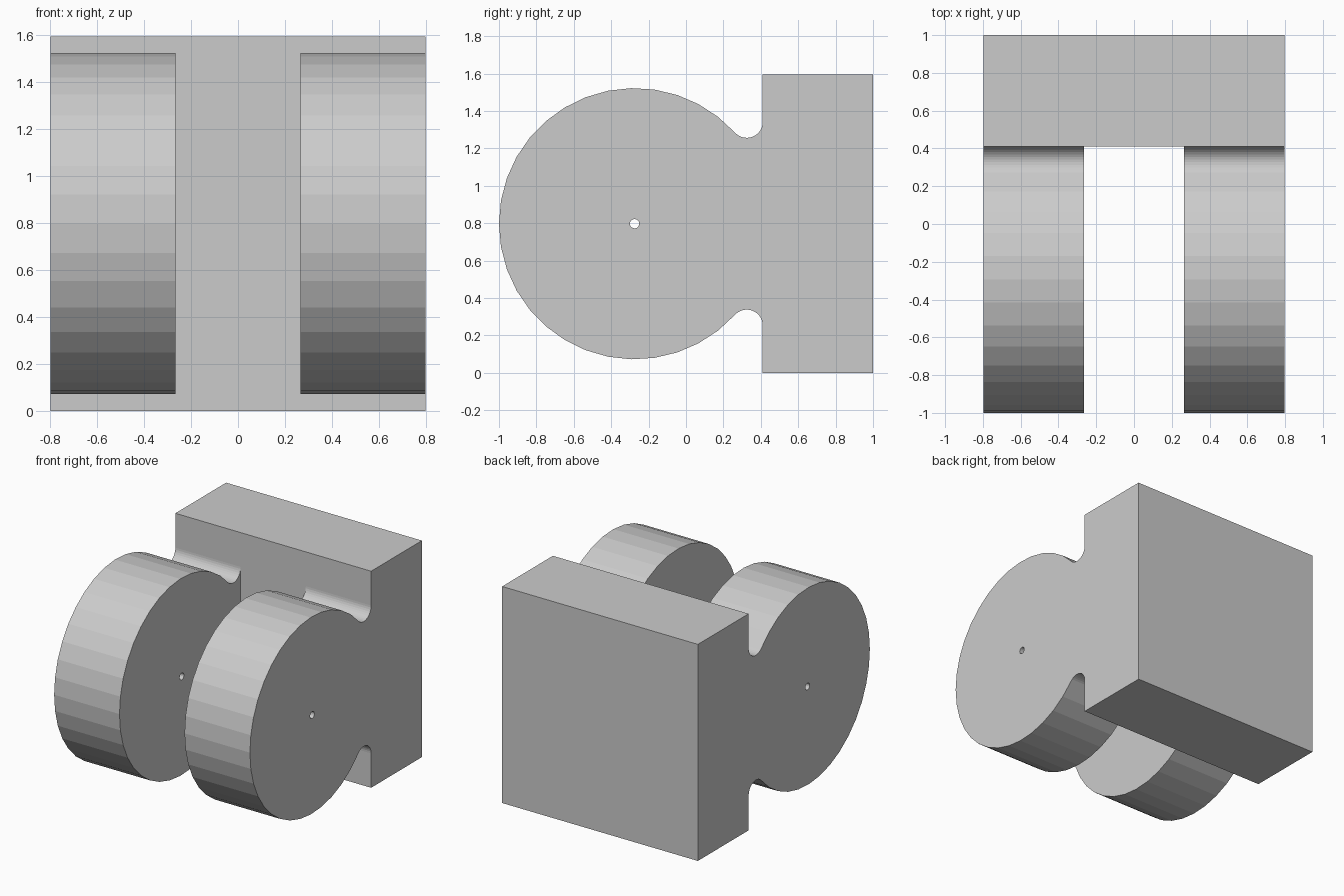
import bpy, bmesh
from math import sin, cos, atan2, hypot, pi

if "Cube" in bpy.data.objects:
    bpy.data.objects.remove(bpy.data.objects["Cube"])

H = 0.797               # half the width and half the height of the base
WALL = 0.41             # front face of the base
CY, R = -0.275, 0.725   # knuckle centre (y) and radius
FR = 0.085              # fillet radius
INNER = 0.265           # inner face of each knuckle


def arc(cy, cz, r, a0, a1, n):
    return [(cy + r * cos(a0 + (a1 - a0) * i / n), cz + r * sin(a0 + (a1 - a0) * i / n))
            for i in range(n + 1)]


def add_loop(bm, pts):
    vs = [bm.verts.new((0, y, z)) for y, z in pts]
    return [bm.edges.new((vs[i - 1], vs[i])) for i in range(len(vs))]


def plate(name, loops, x0, x1):
    """Fill y-z outlines (holes allowed) and extrude them along x."""
    bm = bmesh.new()
    edges = [e for pts in loops for e in add_loop(bm, pts)]
    bmesh.ops.triangle_fill(bm, edges=edges, use_beauty=True, use_dissolve=False)
    for v in bm.verts:
        v.co.x = x0
    ext = bmesh.ops.extrude_face_region(bm, geom=bm.faces[:], use_keep_orig=True)
    for v in ext["geom"]:
        if isinstance(v, bmesh.types.BMVert):
            v.co.x = x1
    bmesh.ops.recalc_face_normals(bm, faces=bm.faces[:])
    me = bpy.data.meshes.new(name)
    bm.to_mesh(me)
    bm.free()
    ob = bpy.data.objects.new(name, me)
    bpy.context.collection.objects.link(ob)
    return ob


# Knuckle outline: big arc, tangent fillets, and a tail buried in the base
fy = WALL - FR
fz = ((R + FR) ** 2 - (fy - CY) ** 2) ** 0.5
t = atan2(fz, fy - CY)
rim = arc(CY, H, R, t, 2 * pi - t, 28)
low = arc(fy, H - fz, FR, pi - t, 0, 14)[1:]
high = arc(fy, H + fz, FR, 2 * pi, pi + t, 14)[:-1]
outline = rim + low + [(0.6, H - fz), (0.6, H + fz)] + high
pin_hole = arc(CY, H, 0.025, 0, 2 * pi, 16)[:-1]

# Base block
base = plate("hinge_base", [[(WALL, 0), (1, 0), (1, 2 * H), (WALL, 2 * H)]], -H, H)

# Two knuckles merged into the base
for side, x0, x1 in (("left", -H, -INNER), ("right", INNER, H)):
    knuckle = plate(side + "_knuckle", [outline, pin_hole], x0, x1)
    knuckle.hide_render = True
    knuckle.hide_set(True)
    mod = base.modifiers.new(side + "_union", "BOOLEAN")
    mod.operation = "UNION"
    mod.solver = "EXACT"
    mod.object = knuckle

# Apply the unions and drop the helper knuckles
bpy.context.view_layer.update()
merged = bpy.data.meshes.new_from_object(base.evaluated_get(bpy.context.evaluated_depsgraph_get()))
helpers = [m.object for m in base.modifiers]
base.modifiers.clear()
base.data = merged
for ob in helpers:
    bpy.data.objects.remove(ob)
